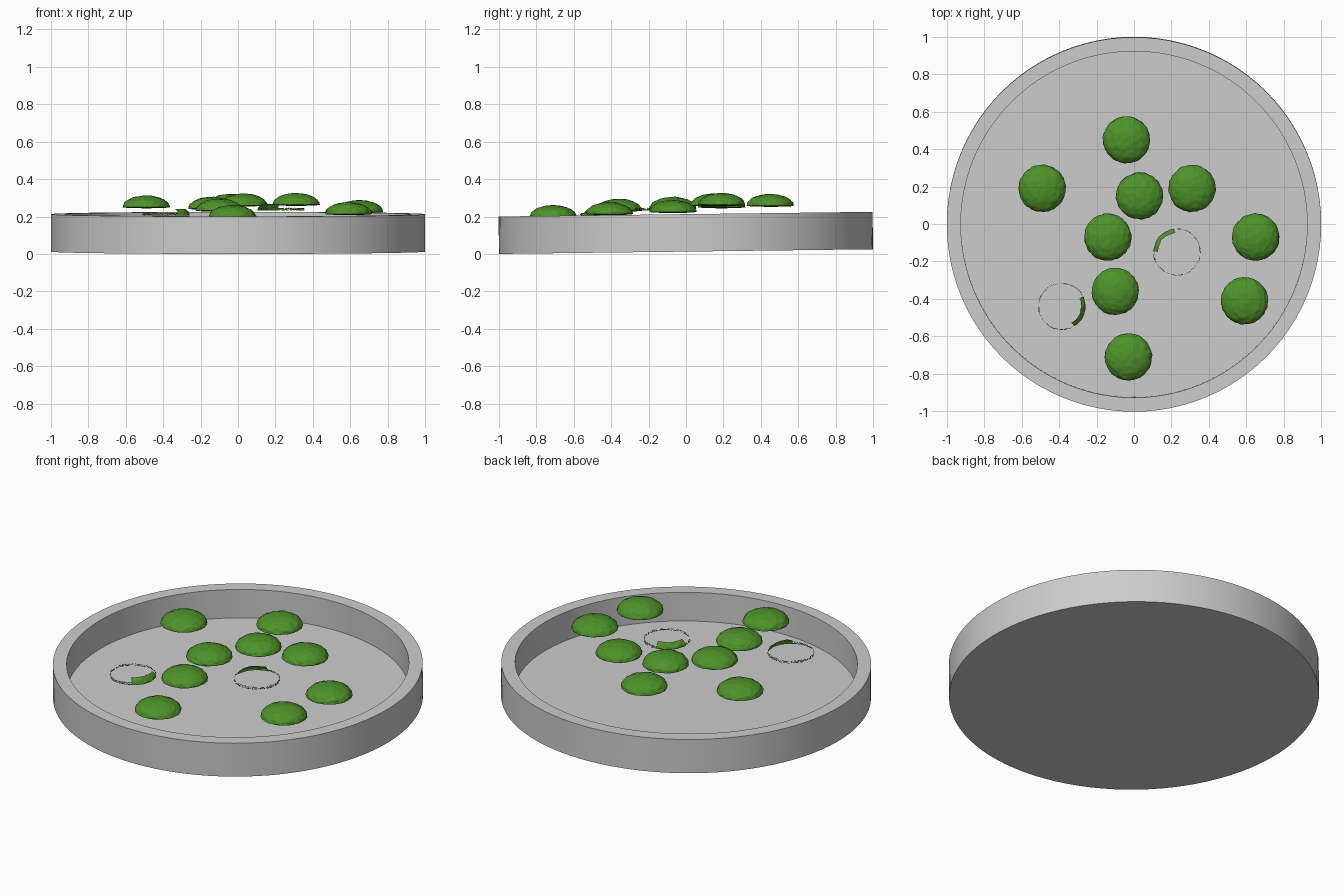
import bpy, bmesh, math, random
from mathutils import Vector, noise

random.seed(4)
if "Cube" in bpy.data.objects:
    bpy.data.objects.remove(bpy.data.objects["Cube"], do_unlink=True)


def material(name, color):
    m = bpy.data.materials.new(name)
    m.use_nodes = True
    m.diffuse_color = color
    m.node_tree.nodes["Principled BSDF"].inputs["Base Color"].default_value = color
    return m


def finish(bm, name, mat, angle):
    mesh = bpy.data.meshes.new(name)
    bm.to_mesh(mesh)
    bm.free()
    mesh.materials.append(mat)
    obj = bpy.data.objects.new(name, mesh)
    bpy.context.collection.objects.link(obj)
    bpy.ops.object.select_all(action="DESELECT")
    obj.select_set(True)
    bpy.context.view_layer.objects.active = obj
    bpy.ops.object.shade_smooth_by_angle(angle=math.radians(angle))
    return obj


grey = material("grey", (0.61, 0.61, 0.61, 1))
green = material("leaf green", (0.075, 0.29, 0.022, 1))

# Round dish: lathed profile, leaning slightly forward
bm = bmesh.new()
profile = [(0, 0), (1, 0), (1, 0.2), (0.925, 0.2), (0.925, 0.03), (0, 0.03)]
verts = [bm.verts.new((r, 0, z)) for r, z in profile]
edges = [bm.edges.new(pair) for pair in zip(verts, verts[1:])]
bmesh.ops.spin(bm, geom=verts + edges, cent=(0, 0, 0), axis=(0, 0, 1),
               angle=math.tau, steps=96)
bmesh.ops.remove_doubles(bm, verts=bm.verts, dist=0.0001)
bmesh.ops.recalc_face_normals(bm, faces=bm.faces)
dish = finish(bm, "dish", grey, 30)
dish.rotation_euler.x = 0.0125
dish.location.z = 0.0125


def dome(seed):
    """Lumpy flattened dome with a nearly flat underside."""
    bm = bmesh.new()
    bmesh.ops.create_icosphere(bm, subdivisions=5, radius=1)
    for v in bm.verts:
        p = v.co.copy()
        lump = 1 + 0.045 * noise.noise(p * 5 + Vector((seed * 7, 0, 0)))
        height = 0.062 if p.z > 0 else 0.006
        v.co = Vector((p.x * 0.125, p.y * 0.125, p.z * height)) * lump
    return bm


# Mossy mounds: x, y, base height
mounds = [(-0.49, 0.19, 0.25), (-0.04, 0.45, 0.258), (0.03, 0.15, 0.26),
          (0.31, 0.19, 0.263), (-0.14, -0.07, 0.242), (0.65, -0.07, 0.225),
          (0.59, -0.41, 0.214), (-0.1, -0.36, 0.232), (-0.03, -0.71, 0.198)]
for i, place in enumerate(mounds):
    finish(dome(i), f"mound_{i + 1}", green, 40).location = place

# Broken rims: only scraps of the edge remain, thicker on one side
rims = [(-0.385, -0.44, 0.205, -0.3), (0.23, -0.15, 0.232, 2.4)]
for i, (x, y, z, side) in enumerate(rims):
    bm = dome(i + 20)
    drop = []
    for f in bm.faces:
        c = f.calc_center_median()
        facing = math.cos(math.atan2(c.y, c.x) - side)
        limit = 0.035 if facing > 0.75 else 0.014
        if c.z < 0 or c.z > limit or (facing < 0.75 and random.random() < 0.45):
            drop.append(f)
    bmesh.ops.delete(bm, geom=drop, context="FACES")
    bmesh.ops.reverse_faces(bm, faces=bm.faces)
    finish(bm, f"broken_rim_{i + 1}", green, 40).location = (x, y, z)
